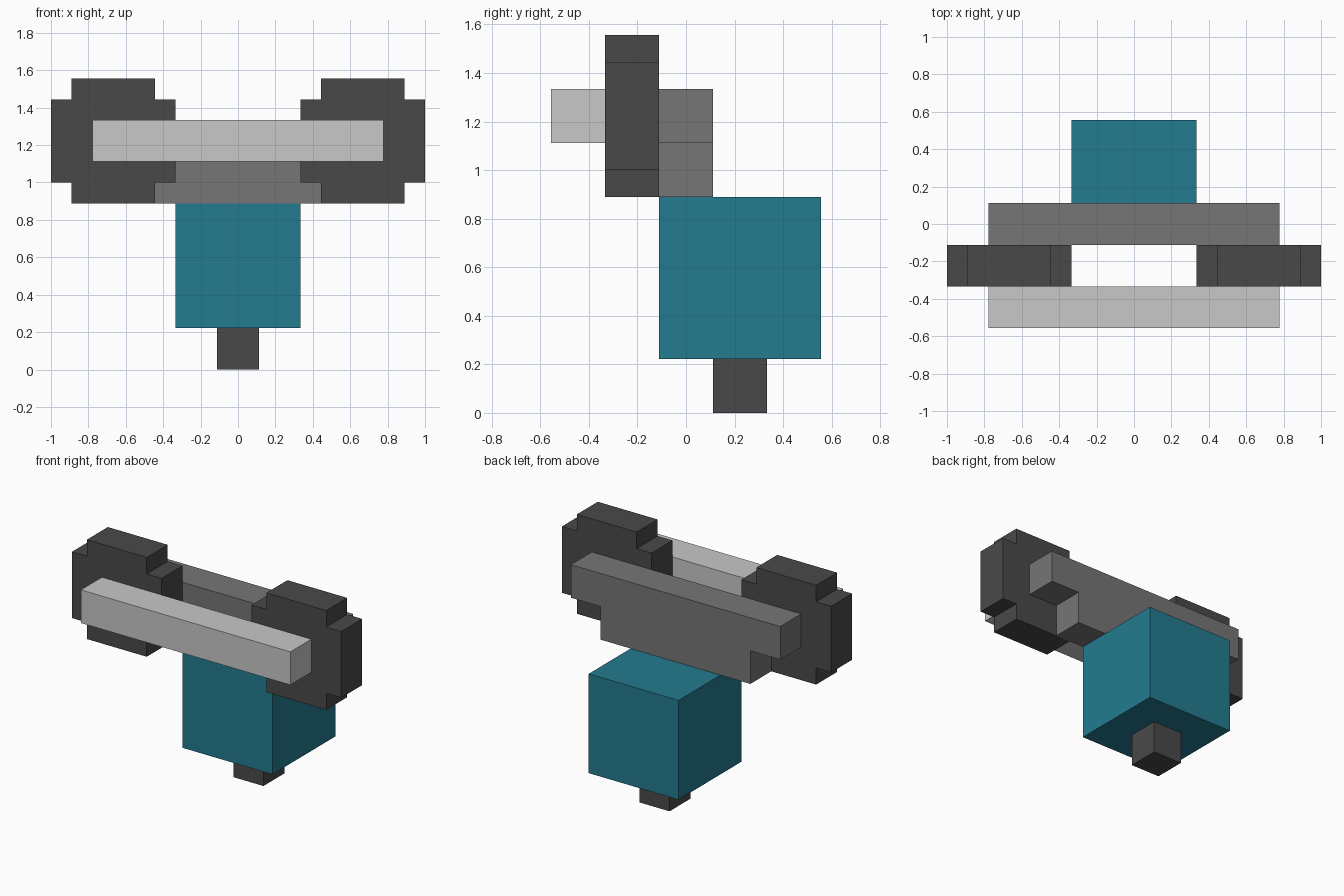
import bpy, bmesh

if "Cube" in bpy.data.objects:
    bpy.data.objects.remove(bpy.data.objects["Cube"])

U = 1 / 9  # block grid unit


def material(name, rgb):
    def lin(c):
        c /= 255
        return c / 12.92 if c <= 0.04045 else ((c + 0.055) / 1.055) ** 2.4
    m = bpy.data.materials.new(name)
    m.diffuse_color = (*[lin(c) for c in rgb], 1)
    m.use_nodes = True
    m.node_tree.nodes["Principled BSDF"].inputs["Base Color"].default_value = m.diffuse_color
    return m


DARK = material("dark grey", (73, 73, 73))
MID = material("mid grey", (118, 118, 118))
LIGHT = material("light grey", (200, 200, 200))
TEAL = material("teal", (35, 123, 143))


def extrude_profile(name, xz, y0, y1, mat):
    """Extrude an x-z outline (in grid units) from y0 to y1."""
    bm = bmesh.new()
    face = bm.faces.new([bm.verts.new((x * U, y0 * U, z * U)) for x, z in xz])
    res = bmesh.ops.extrude_face_region(bm, geom=[face])
    moved = [g for g in res["geom"] if isinstance(g, bmesh.types.BMVert)]
    bmesh.ops.translate(bm, verts=moved, vec=(0, (y1 - y0) * U, 0))
    bmesh.ops.recalc_face_normals(bm, faces=bm.faces)
    me = bpy.data.meshes.new(name)
    bm.to_mesh(me)
    bm.free()
    me.materials.append(mat)
    ob = bpy.data.objects.new(name, me)
    bpy.context.collection.objects.link(ob)
    return ob


def box(name, x0, x1, y0, y1, z0, z1, mat):
    return extrude_profile(name, [(x0, z0), (x1, z0), (x1, z1), (x0, z1)], y0, y1, mat)


# Lower peg and main block
box("peg", -1, 1, 1, 3, 0, 2, DARK)
box("body_block", -3, 3, -1, 5, 2, 8, TEAL)

# Rear bar with narrower lower half
extrude_profile("rear_bar", [(-5, 8), (5, 8), (5, 10), (7, 10), (7, 12),
                             (-7, 12), (-7, 10), (-5, 10)], -1, 1, MID)

# Stepped discs on each side
for side, cx in (("left", -6), ("right", 6)):
    outline = [(-2, 8), (2, 8), (2, 9), (3, 9), (3, 13), (2, 13),
               (2, 14), (-2, 14), (-2, 13), (-3, 13), (-3, 9), (-2, 9)]
    extrude_profile(side + "_disc", [(cx + x, z) for x, z in outline], -3, -1, DARK)

# Front bar
box("front_bar", -7, 7, -5, -3, 10, 12, LIGHT)
